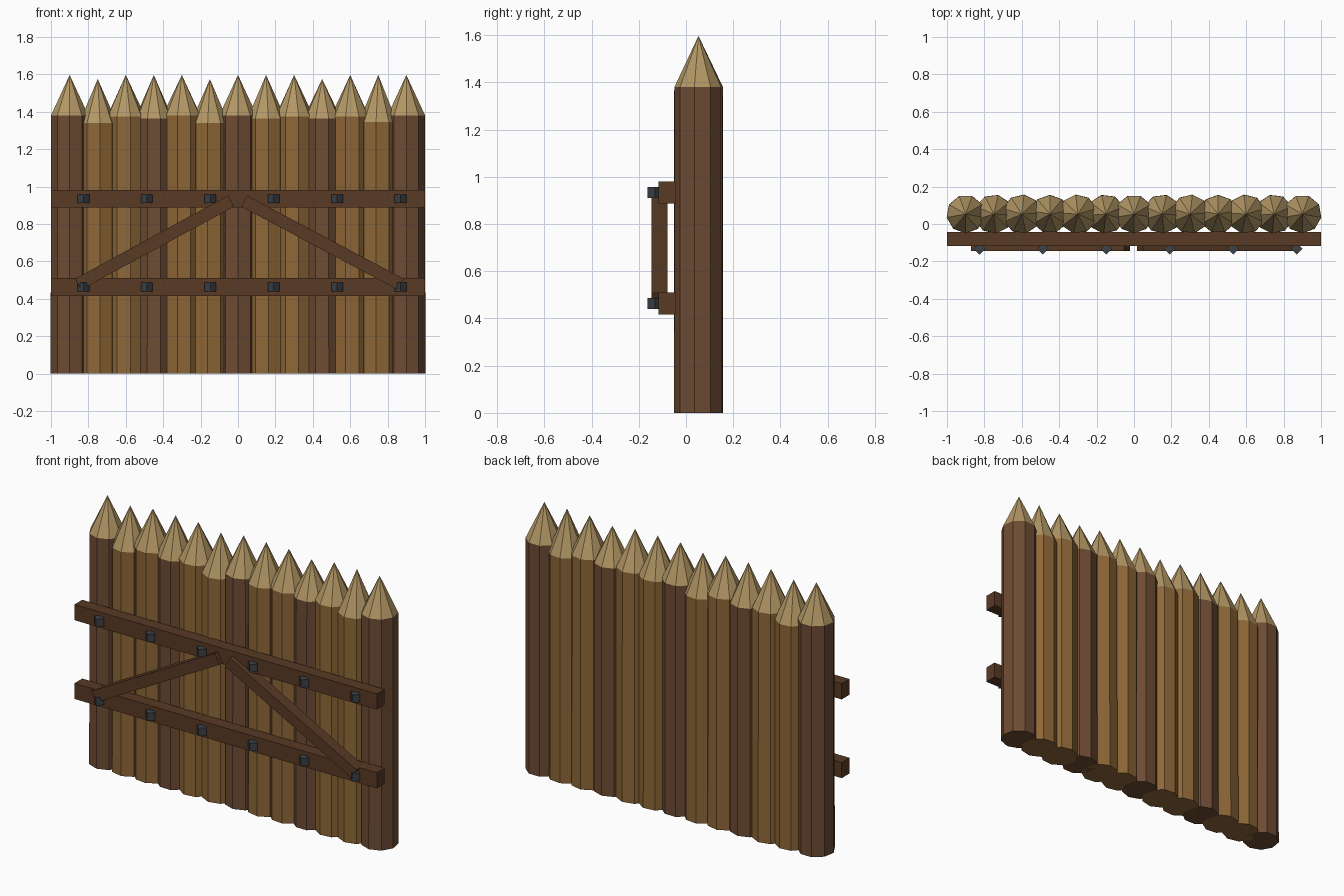
import bpy, bmesh
from math import radians, sin, cos, atan2
from mathutils import Matrix, Vector

if "Cube" in bpy.data.objects:
    bpy.data.objects.remove(bpy.data.objects["Cube"])


def material(name, rgb):
    m = bpy.data.materials.new(name)
    m.diffuse_color = (*rgb, 1)
    m.use_nodes = True
    m.node_tree.nodes["Principled BSDF"].inputs["Base Color"].default_value = m.diffuse_color
    return m


DARK = material("dark_bark", (0.155, 0.072, 0.034))
LIGHT = material("light_bark", (0.27, 0.135, 0.038))
CUT = material("cut_wood", (0.45, 0.31, 0.13))
RAIL = material("rail_wood", (0.10, 0.042, 0.018))
IRON = material("iron", (0.045, 0.055, 0.065))


def finish(name, bm, *mats):
    bmesh.ops.recalc_face_normals(bm, faces=bm.faces)
    me = bpy.data.meshes.new(name)
    bm.to_mesh(me)
    bm.free()
    for m in mats:
        me.materials.append(m)
    ob = bpy.data.objects.new(name, me)
    bpy.context.collection.objects.link(ob)
    return ob


def box(name, loc, size, mat, rot=Matrix()):
    bm = bmesh.new()
    bmesh.ops.create_cube(bm, size=1, matrix=Matrix.Translation(loc) @ rot @ Matrix.Diagonal((*size, 1)))
    return finish(name, bm, mat)


def log(name, x, r, shoulder, tip, turn, bark, sides=9):
    """Faceted post with a pointed, freshly cut top."""
    bm = bmesh.new()

    def ring(rad, z):
        angles = [radians(-90 + turn + 360 * k / sides) for k in range(sides)]
        return [bm.verts.new((x + rad * cos(a), 0.053 + rad * sin(a), z)) for a in angles]

    low, high = ring(r * 1.01, 0), ring(r, shoulder)
    top = bm.verts.new((x, 0.053, tip))
    bm.faces.new(low[::-1])
    for k in range(sides):
        n = (k + 1) % sides
        bm.faces.new((low[k], low[n], high[n], high[k]))
        bm.faces.new((high[k], high[n], top)).material_index = 1
    return finish(name, bm, bark, CUT)


# Row of sharpened logs
shoulders = [1.38, 1.34, 1.375, 1.365, 1.38, 1.34, 1.38, 1.365, 1.375, 1.365, 1.375, 1.345, 1.38]
for i, shoulder in enumerate(shoulders):
    log(f"log_{i + 1}", -0.9 + 0.15 * i, 0.102 if i % 3 == 0 else 0.104, shoulder,
        1.575 if i % 4 == 1 else 1.597, i * 20 / 3, DARK if i % 3 == 0 else LIGHT)

# Horizontal rails with square bolts set corner-forward
for label, z in (("lower", 0.463), ("upper", 0.934)):
    box(f"{label}_rail", (0, -0.08, z), (2, 0.073, 0.094), RAIL)
    for k in range(6):
        box(f"{label}_bolt_{k + 1}", (-0.826 + 0.339 * k, -0.132, z), (0.044, 0.044, 0.046),
            IRON, Matrix.Rotation(radians(45), 4, 'Z'))

# Diagonal braces meeting at the middle of the upper rail
for label, a, b in (("left", (-0.855, 0.478), (-0.037, 0.923)),
                    ("right", (0.87, 0.478), (0.032, 0.923))):
    d = Vector(b) - Vector(a)
    mid = (Vector(a) + Vector(b)) / 2
    box(f"{label}_brace", (mid.x, -0.112, mid.y), (d.length, 0.067, 0.067),
        RAIL, Matrix.Rotation(-atan2(d.y, d.x), 4, 'Y'))
